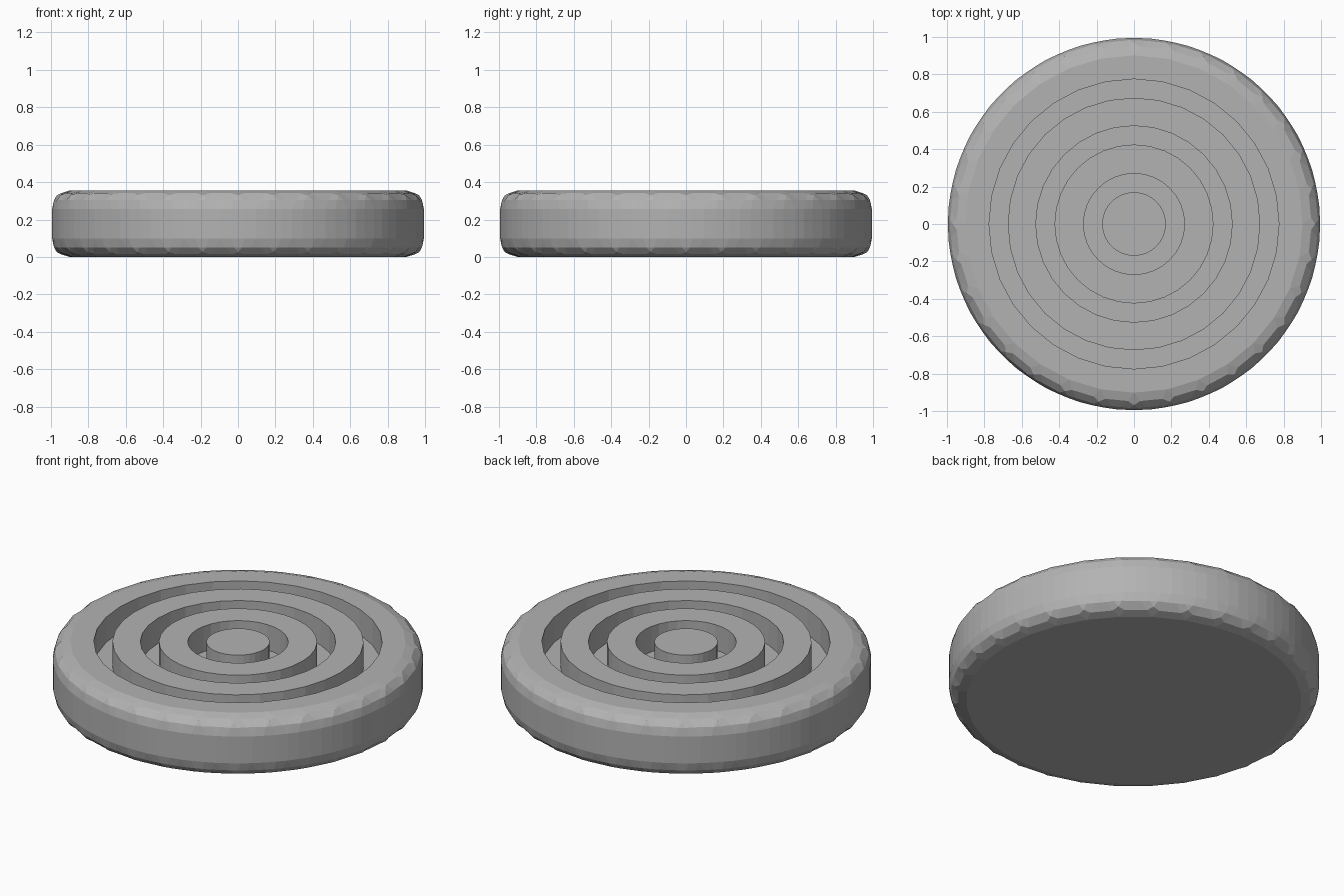
import bpy

if "Cube" in bpy.data.objects:
    bpy.data.objects.remove(bpy.data.objects["Cube"])

HEIGHT, DEPTH, SIDES = 0.355, 0.15, 32

grey = bpy.data.materials.new("plain grey")
grey.diffuse_color = (0.45, 0.45, 0.45, 1)
grey.use_nodes = True
grey.node_tree.nodes["Principled BSDF"].inputs["Base Color"].default_value = grey.diffuse_color


def cylinder(name, radius, z0, z1):
    bpy.ops.mesh.primitive_cylinder_add(vertices=SIDES, radius=radius, depth=z1 - z0,
                                        location=(0, 0, (z0 + z1) / 2))
    ob = bpy.context.object
    ob.name = name
    return ob


def boolean(target, tool, name):
    mod = target.modifiers.new(name, 'BOOLEAN')
    mod.operation = 'DIFFERENCE'
    mod.solver = 'EXACT'
    mod.object = tool
    tool.hide_render = True
    tool.hide_set(True)


# Round plate, every edge softened so the rim gets its scalloped facets
plate = cylinder("plate", 1.0, 0, HEIGHT)
plate.data.materials.append(grey)
bevel = plate.modifiers.new("rounded rim", 'BEVEL')
bevel.width = 0.1
bevel.segments = 3
bevel.limit_method = 'NONE'
bevel.use_clamp_overlap = True

# Concentric ring grooves in the top
for i, inner in enumerate((0.17, 0.425, 0.675)):
    ring = cylinder(f"groove_cutter_{i + 1}", inner + 0.1, HEIGHT - DEPTH, HEIGHT + 0.1)
    core = cylinder(f"groove_core_{i + 1}", inner, HEIGHT - DEPTH - 0.1, HEIGHT + 0.2)
    boolean(ring, core, "hollow")
    boolean(plate, ring, f"groove {i + 1}")
